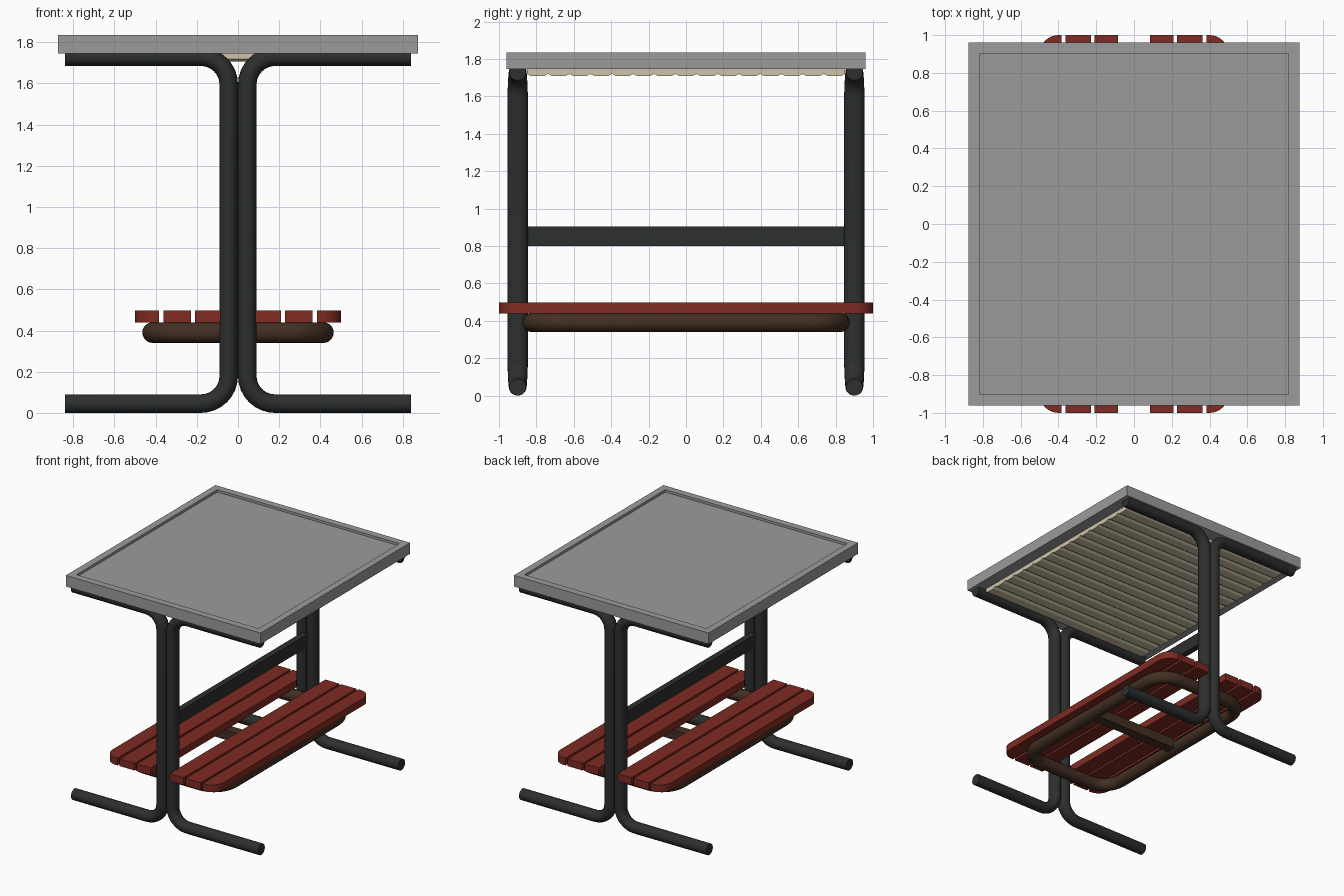
import bpy, bmesh, math
from mathutils import Vector

if "Cube" in bpy.data.objects:
    bpy.data.objects.remove(bpy.data.objects["Cube"])


def material(name, rgb):
    m = bpy.data.materials.new(name)
    m.diffuse_color = (*rgb, 1)
    m.use_nodes = True
    m.node_tree.nodes["Principled BSDF"].inputs["Base Color"].default_value = m.diffuse_color
    return m


GREY = material("roof grey", (0.33, 0.33, 0.33))
DARK = material("dark steel", (0.026, 0.028, 0.028))
BROWN = material("brown steel", (0.055, 0.028, 0.016))
RED = material("red wood", (0.21, 0.024, 0.016))
BEIGE = material("beige lining", (0.62, 0.55, 0.39))


def finish(name, bm, mat, smooth=True):
    bmesh.ops.recalc_face_normals(bm, faces=bm.faces)
    me = bpy.data.meshes.new(name)
    bm.to_mesh(me)
    bm.free()
    me.materials.append(mat)
    if smooth:
        for p in me.polygons:
            p.use_smooth = True
        me.set_sharp_from_angle(angle=math.radians(35))
    ob = bpy.data.objects.new(name, me)
    bpy.context.collection.objects.link(ob)
    return ob


def prism(name, outline, offset, mat, smooth=True):
    """Extrude a closed 3D outline along an offset vector."""
    bm = bmesh.new()
    f = bm.faces.new([bm.verts.new(p) for p in outline])
    r = bmesh.ops.extrude_face_region(bm, geom=[f])
    bmesh.ops.translate(bm, vec=offset,
                        verts=[v for v in r["geom"] if isinstance(v, bmesh.types.BMVert)])
    return finish(name, bm, mat, smooth)


def box(name, x0, x1, y0, y1, z0, z1, mat):
    return prism(name, [(x0, y0, z0), (x1, y0, z0), (x1, y1, z0), (x0, y1, z0)],
                 (0, 0, z1 - z0), mat, False)


def sweep(name, path, radius, side, widths, mat, closed=False, sides=20):
    """Sweep an ellipse along a planar path; 'side' is the plane normal."""
    bm = bmesh.new()
    side = Vector(side)
    path = [Vector(p) for p in path]
    n = len(path)
    rings = []
    for i, p in enumerate(path):
        a = path[(i - 1) % n] if closed or i else p
        b = path[(i + 1) % n] if closed or i < n - 1 else p
        normal = (b - a).normalized().cross(side)
        rings.append([bm.verts.new(p + normal * radius * math.cos(t) + side * widths[i] * math.sin(t))
                      for t in (2 * math.pi * k / sides for k in range(sides))])
    for i in range(n if closed else n - 1):
        r, s = rings[i], rings[(i + 1) % n]
        for k in range(sides):
            j = (k + 1) % sides
            bm.faces.new((r[k], r[j], s[j], s[k]))
    if not closed:
        bm.faces.new(rings[0])
        bm.faces.new(rings[-1])
    return finish(name, bm, mat)


def arc(cx, cy, r, a0, a1, steps=8):
    return [(cx + r * math.cos(math.radians(a0 + (a1 - a0) * i / steps)),
             cy + r * math.sin(math.radians(a0 + (a1 - a0) * i / steps))) for i in range(steps + 1)]


# Roof: slab with a shallow recess in the top
bm = bmesh.new()
bmesh.ops.create_cube(bm, size=1)
bmesh.ops.scale(bm, vec=(1.75, 1.92, 0.09), verts=bm.verts)
bmesh.ops.translate(bm, vec=(0, 0, 1.79), verts=bm.verts)
bm.normal_update()
top = max(bm.faces, key=lambda f: f.calc_center_median().z)
bmesh.ops.inset_region(bm, faces=[top], thickness=0.08)
r = bmesh.ops.extrude_face_region(bm, geom=[top])
bmesh.ops.translate(bm, vec=(0, 0, -0.02),
                    verts=[v for v in r["geom"] if isinstance(v, bmesh.types.BMVert)])
if top.is_valid:
    bmesh.ops.delete(bm, geom=[top], context="FACES_ONLY")
finish("roof", bm, GREY, False)

# Ceiling lining: boards with chamfered lower edges
count, half = 15, 0.85
w = 2 * half / count
for i in range(count):
    y = -half + i * w
    prism("ceiling_board",
          [(-0.78, y, 1.75), (-0.78, y, 1.72), (-0.78, y + 0.022, 1.708),
           (-0.78, y + w - 0.022, 1.708), (-0.78, y + w, 1.72), (-0.78, y + w, 1.75)],
          (1.56, 0, 0), BEIGE, False)

# Bent tube legs: foot, upright and roof arm in one C-shaped sweep
profile = ([(0.84, 0.045)] + arc(0.18, 0.18, 0.135, 270, 180)
           + arc(0.18, 1.595, 0.135, 180, 90) + [(0.84, 1.73)])
widths = [0.045] + [0.047 + 0.008 * i / 8 for i in range(9)]
widths += widths[::-1]
for sx in (-1, 1):
    for sy in (-1, 1):
        sweep("leg_tube", [(sx * x, sy * 0.9, z) for x, z in profile],
              0.045, (0, 1, 0), widths, DARK)

# Tie bar between the uprights
box("tie_bar", -0.025, 0.025, -0.86, 0.86, 0.80, 0.905, DARK)

# Seat frame: rounded ring of tube with a centre cross bar
R, fx, fy = 0.17, 0.415, 0.825
ring = []
for cx, cy, a in ((1, 1, 0), (-1, 1, 90), (-1, -1, 180), (1, -1, 270)):
    ring += arc(cx * (fx - R), cy * (fy - R), R, a, a + 90)
sweep("seat_frame", [(x, y, 0.39) for x, y in ring], 0.05, (0, 0, 1),
      [0.05] * len(ring), BROWN, closed=True)
box("seat_cross_bar", -0.41, 0.41, -0.04, 0.04, 0.36, 0.438, BROWN)

# Bench slats, the outer one with rounded corners
for s in (-1, 1):
    box("inner_slat", *sorted((s * 0.085, s * 0.21)), -1, 1, 0.438, 0.497, RED)
    box("middle_slat", *sorted((s * 0.228, s * 0.363)), -1, 1, 0.438, 0.497, RED)
    outline = [(0.383, -1)] + arc(0.4, -0.9, 0.1, 270, 360) + arc(0.4, 0.9, 0.1, 0, 90) + [(0.383, 1)]
    prism("outer_slat", [(s * x, y, 0.438) for x, y in outline], (0, 0, 0.059), RED)
